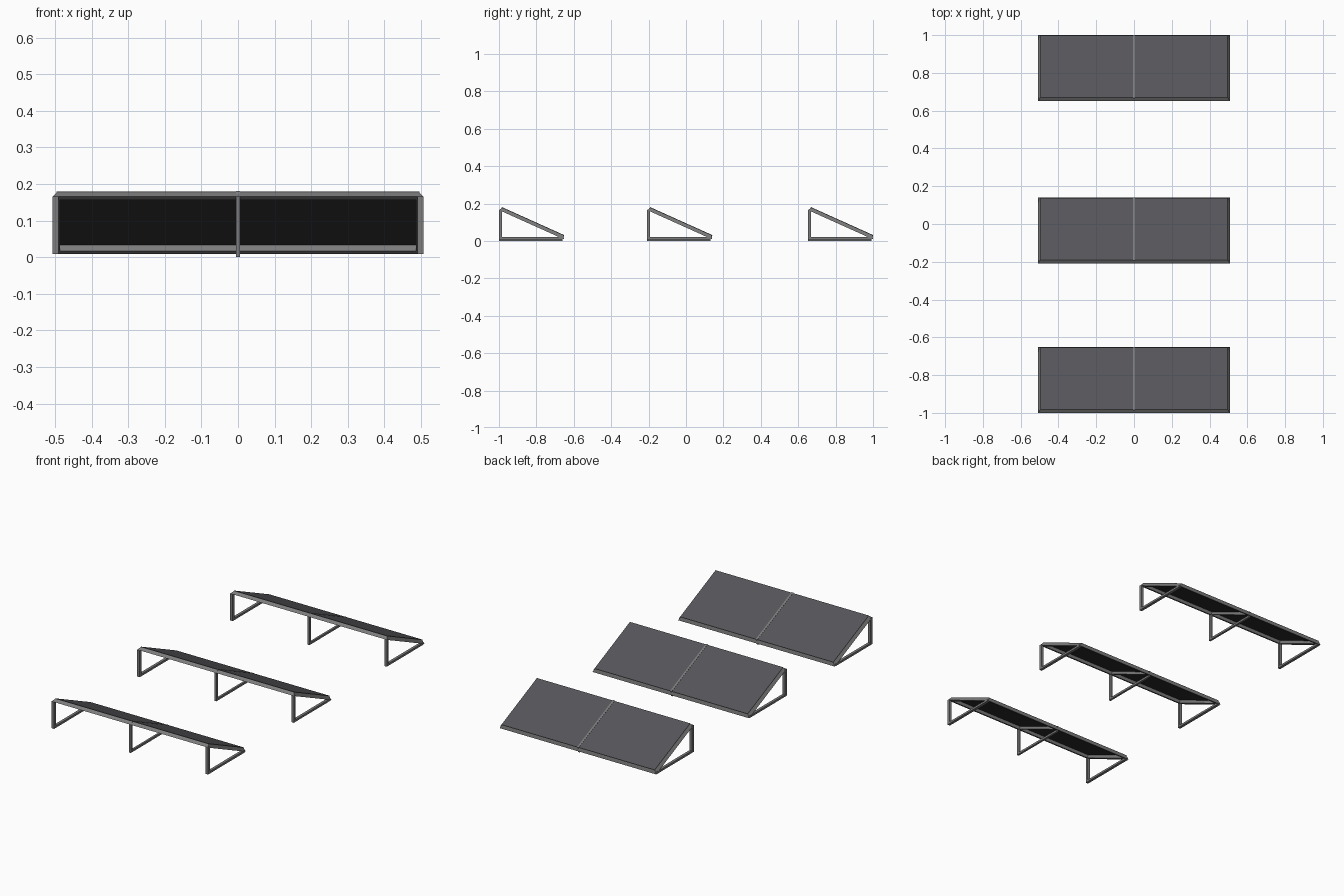
import bpy, bmesh, math
from mathutils import Matrix, Vector

if "Cube" in bpy.data.objects:
    bpy.data.objects.remove(bpy.data.objects["Cube"])

def material(name, rgb):
    m = bpy.data.materials.new(name)
    m.diffuse_color = (*rgb, 1)
    m.use_nodes = True
    m.node_tree.nodes["Principled BSDF"].inputs["Base Color"].default_value = m.diffuse_color
    return m

METAL = material("grey metal", (0.20, 0.20, 0.20))
PANEL = material("dark panel", (0.092, 0.090, 0.101))
BACK = material("black backing", (0.035, 0.035, 0.035))

TILT = math.radians(24.2)   # slope of the panels
LEN = 0.3815                # length along the slope
HALF = 0.507                # half width of the frame
THICK = 0.017               # frame thickness
HIGH = 0.165                # underside height at the raised edge
BEVEL = 0.011               # sloped outer sides of the frame

def finish(bm, name, mats, matrix=None):
    bmesh.ops.recalc_face_normals(bm, faces=bm.faces)
    me = bpy.data.meshes.new(name)
    bm.to_mesh(me)
    bm.free()
    for m in mats:
        me.materials.append(m)
    ob = bpy.data.objects.new(name, me)
    bpy.context.collection.objects.link(ob)
    if matrix:
        ob.matrix_world = matrix
    return ob

def add_box(bm, lo, hi):
    lo, hi = Vector(lo), Vector(hi)
    size = hi - lo
    mat = Matrix.Translation((lo + hi) / 2) @ Matrix.Diagonal((*size, 1))
    bmesh.ops.create_cube(bm, size=1, matrix=mat)

def panel_frame(matrix):
    # ring swept around the rectangle, outer sides leaning inwards
    bm = bmesh.new()
    loops = []
    for inset, z in ((0, 0), (BEVEL, THICK), (0.021, THICK), (0.021, 0)):
        x, y0, y1 = HALF - inset, inset, LEN - inset
        loops.append([bm.verts.new(p) for p in
                      ((-x, y0, z), (x, y0, z), (x, y1, z), (-x, y1, z))])
    for i in range(4):
        a, b = loops[i], loops[(i + 1) % 4]
        for j in range(4):
            k = (j + 1) % 4
            bm.faces.new((a[j], a[k], b[k], b[j]))
    finish(bm, "panel_frame", [METAL], matrix)

def panels(matrix):
    # left and right panel, undersides in the backing colour
    bm = bmesh.new()
    x = HALF - BEVEL
    for x0, x1 in ((-x, -0.005), (0.005, x)):
        add_box(bm, (x0, BEVEL, THICK), (x1, LEN - BEVEL, THICK + 0.003))
    bm.normal_update()
    for f in bm.faces:
        f.material_index = 1 if f.normal.z < -0.5 else 0
    finish(bm, "solar_panels", [PANEL, BACK], matrix)

def centre_rail(matrix):
    bm = bmesh.new()
    add_box(bm, (-0.0055, 0.008, 0.002), (0.0055, LEN - 0.008, THICK + 0.004))
    finish(bm, "centre_rail", [METAL], matrix)

def support(name, x, y, width, bottom):
    # upright post and the ground bar
    bm = bmesh.new()
    w = width / 2
    add_box(bm, (x - w, y, bottom), (x + w, y + 0.016, HIGH))
    add_box(bm, (x - w, y + 0.016, bottom), (x + w, y + 0.34, bottom + 0.012))
    finish(bm, name, [METAL])

for y in (-1.0, -0.208, 0.652):
    slope = Matrix.Translation((0, y, HIGH)) @ Matrix.Rotation(-TILT, 4, 'X')
    panel_frame(slope)
    panels(slope)
    centre_rail(slope)
    support("centre_support", 0, y, 0.012, 0.0)
    for side in (-1, 1):
        support("end_support", side * 0.499, y, 0.016, 0.008)
